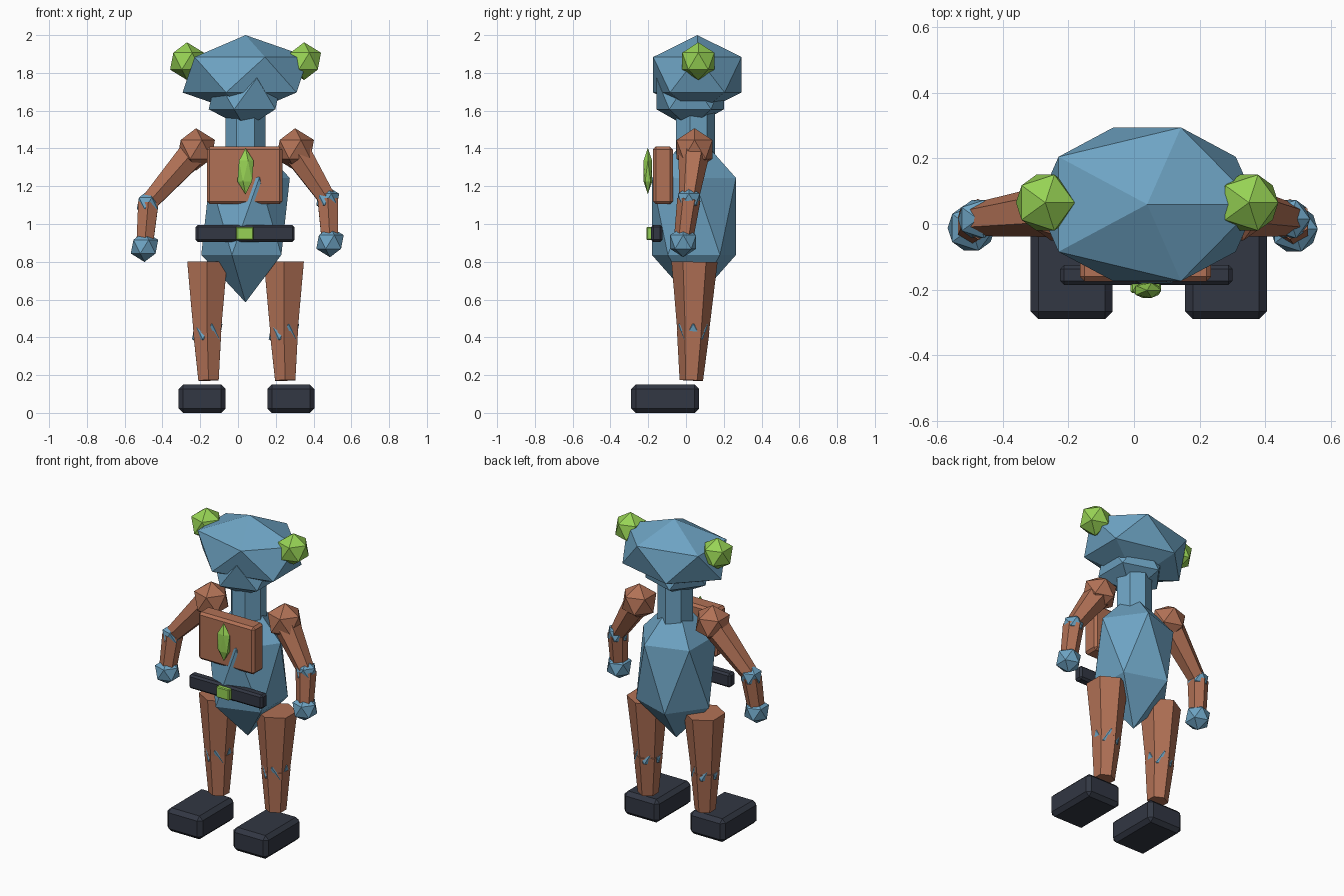
import bpy
import bmesh
from mathutils import Vector, Matrix

cube = bpy.data.objects.get("Cube")
if cube:
    bpy.data.objects.remove(cube, do_unlink=True)


def make_material(name, rgb):
    mat = bpy.data.materials.new(name)
    mat.use_nodes = True
    color = (*rgb, 1.0)
    mat.diffuse_color = color
    mat.node_tree.nodes["Principled BSDF"].inputs["Base Color"].default_value = color
    return mat


BLUE = make_material("sky_blue", (0.155, 0.37, 0.55))
BROWN = make_material("clay_brown", (0.44, 0.165, 0.092))
GREEN = make_material("lime_green", (0.31, 0.65, 0.09))
DARK = make_material("dark_slate", (0.032, 0.038, 0.056))


def finish(name, bm, mat):
    mesh = bpy.data.meshes.new(name)
    bm.to_mesh(mesh)
    bm.free()
    mesh.materials.append(mat)
    obj = bpy.data.objects.new(name, mesh)
    bpy.context.collection.objects.link(obj)
    return obj


def ball(name, center, radii, mat):
    """Twenty-sided ball, stretched per axis."""
    if not isinstance(radii, tuple):
        radii = (radii,) * 3
    bm = bmesh.new()
    bmesh.ops.create_icosphere(bm, subdivisions=1, radius=1.0)
    bmesh.ops.scale(bm, vec=radii, verts=bm.verts)
    bmesh.ops.translate(bm, vec=center, verts=bm.verts)
    return finish(name, bm, mat)


def limb(name, low, high, r_low, r_high, mat, sides=6):
    """Tapered prism between two points."""
    low, high = Vector(low), Vector(high)
    axis = high - low
    turn = Vector((0, 0, 1)).rotation_difference(axis).to_matrix().to_4x4()
    bm = bmesh.new()
    bmesh.ops.create_cone(bm, cap_ends=True, segments=sides, radius1=r_low,
                          radius2=r_high, depth=axis.length,
                          matrix=Matrix.Translation((low + high) / 2) @ turn)
    return finish(name, bm, mat)


def block(name, low, high, bevel, mat):
    """Box between two corners with chamfered edges."""
    low, high = Vector(low), Vector(high)
    bm = bmesh.new()
    bmesh.ops.create_cube(bm, size=1.0)
    bmesh.ops.scale(bm, vec=high - low, verts=bm.verts)
    bmesh.ops.translate(bm, vec=(low + high) / 2, verts=bm.verts)
    bmesh.ops.bevel(bm, geom=bm.edges[:], offset=bevel, segments=1,
                    affect='EDGES', profile=0.5)
    return finish(name, bm, mat)


MID = 0.04  # centre line of the body

# Head, jaw, neck and torso
ball("head", (MID, 0.06, 1.79), (0.373, 0.275, 0.21), BLUE)
ball("jaw", (MID, 0.022, 1.69), (0.218, 0.21, 0.185), BLUE)
limb("neck", (MID, 0.045, 1.35), (MID, 0.045, 1.62), 0.108, 0.108, BLUE, 7)
ball("torso", (MID, 0.042, 1.04), (0.262, 0.262, 0.455), BLUE)

# Chest plate with gem, belt with buckle
block("chest_plate", (-0.165, -0.175, 1.105), (0.235, -0.07, 1.41), 0.015, BROWN)
ball("chest_gem", (MID, -0.202, 1.28), (0.048, 0.027, 0.123), GREEN)
block("belt", (-0.225, -0.185, 0.905), (0.3, -0.125, 0.995), 0.012, DARK)
block("belt_buckle", (-0.01, -0.21, 0.915), (0.082, -0.17, 0.985), 0.005, GREEN)

# Arms hang slightly unevenly, so each has its own elbow and hand
ARMS = {
    "right": (-1, (-0.475, 0.015, 1.11), (-0.495, -0.012, 0.88)),
    "left": (1, (0.475, 0.015, 1.13), (0.487, -0.015, 0.905)),
}
for side, (s, elbow, hand) in ARMS.items():
    shoulder = (MID + s * 0.262, 0.045, 1.395)
    ball(f"{side}_ear", (MID + s * 0.31, 0.065, 1.862), 0.1, GREEN)
    ball(f"{side}_shoulder", shoulder, 0.112, BROWN)
    limb(f"{side}_upper_arm", elbow, shoulder, 0.052, 0.085, BROWN)
    ball(f"{side}_elbow", elbow, 0.068, BLUE)
    limb(f"{side}_forearm", hand, elbow, 0.05, 0.062, BROWN)
    ball(f"{side}_hand", hand, 0.081, BLUE)

    # Leg and shoe
    x = MID + s * 0.203
    hip, knee, ankle = (x, 0.045, 0.8), (x, 0.038, 0.43), (x + 0.007, 0.028, 0.172)
    limb(f"{side}_thigh", knee, hip, 0.084, 0.122, BROWN)
    ball(f"{side}_knee", knee, 0.09, BLUE)
    limb(f"{side}_shin", ankle, knee, 0.062, 0.086, BROWN)
    foot = 0.045 + s * 0.235
    block(f"{side}_shoe", (foot - 0.125, -0.29, 0), (foot + 0.125, 0.07, 0.15),
          0.024, DARK)
